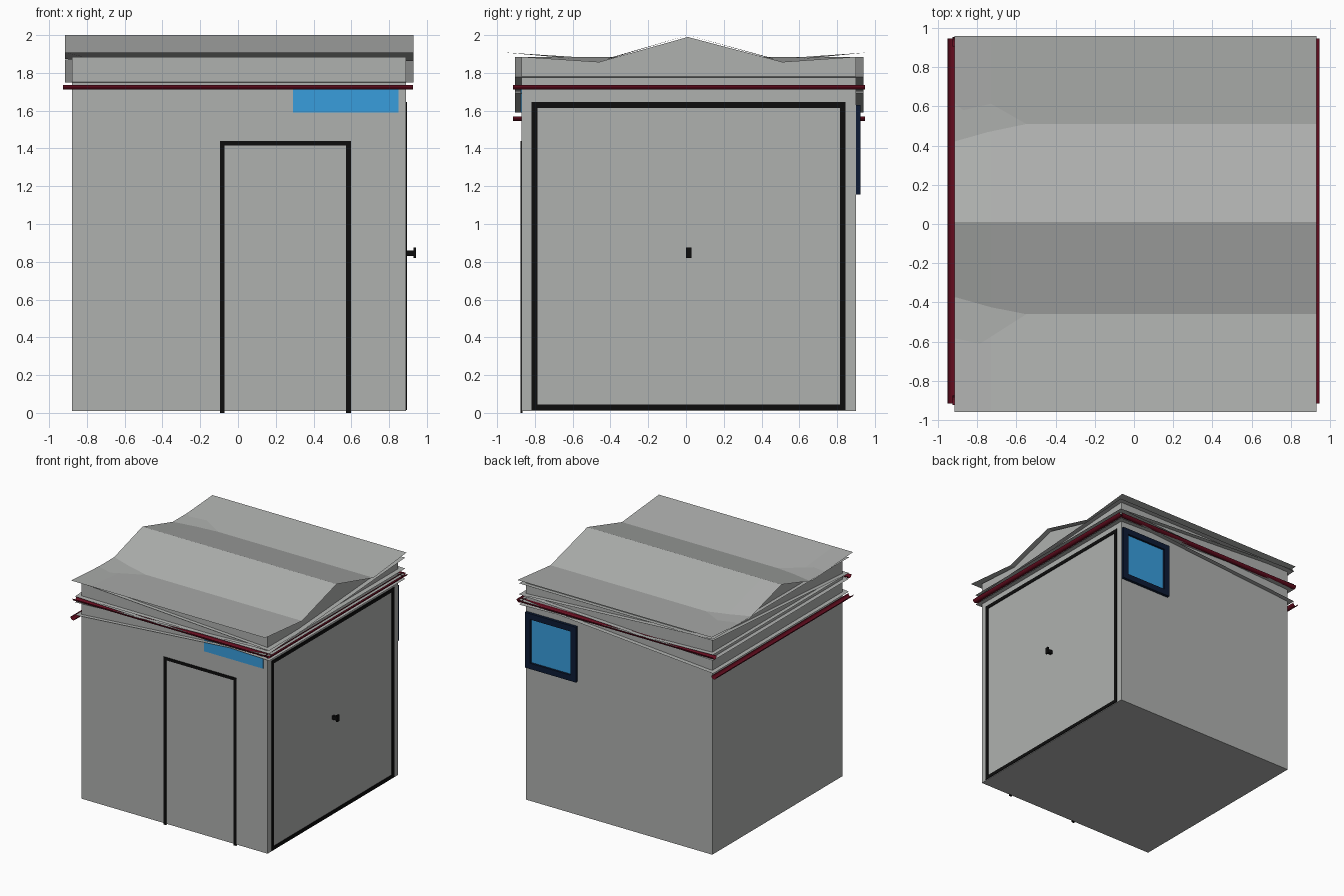
import bpy, math

if "Cube" in bpy.data.objects:
    bpy.data.objects.remove(bpy.data.objects["Cube"])

def mat(name, c):
    m = bpy.data.materials.new(name)
    m.diffuse_color = (*c, 1)
    m.use_nodes = True
    m.node_tree.nodes["Principled BSDF"].inputs["Base Color"].default_value = m.diffuse_color
    return m

GREY = mat("wall grey", (0.43, 0.44, 0.43))
BLACK = mat("trim black", (0.004, 0.004, 0.004))
RED = mat("gutter red", (0.13, 0.004, 0.014))
BLUE = mat("glass blue", (0.04, 0.34, 0.72))
NAVY = mat("frame navy", (0.004, 0.011, 0.035))

def mesh(name, verts, faces, m):
    me = bpy.data.meshes.new(name)
    me.from_pydata(verts, [], faces)
    me.materials.append(m)
    me.update()
    ob = bpy.data.objects.new(name, me)
    bpy.context.collection.objects.link(ob)
    return ob

def loft(name, sections, m, caps=False):
    """Join equal-length point rows with quads, optionally closing the loop and ends."""
    n = len(sections[0])
    verts = [p for s in sections for p in s]
    last = n if caps else n - 1
    faces = [(k*n + i, k*n + (i+1) % n, (k+1)*n + (i+1) % n, (k+1)*n + i)
             for k in range(len(sections)-1) for i in range(last)]
    if caps:
        faces += [tuple(range(n))[::-1], tuple(range(len(verts)-n, len(verts)))]
    return mesh(name, verts, faces, m)

def box(name, lo, hi, m):
    (a, b, c), (d, e, f) = lo, hi
    ring = lambda z: [(a, b, z), (d, b, z), (d, e, z), (a, e, z)]
    return loft(name, [ring(c), ring(f)], m, True)

X0, X1, Y0, Y1 = -0.88, 0.89, -0.87, 0.90

# Body with gabled top
prof = [(Y0, 0.01), (Y1, 0.01), (Y1, 1.885), (0.51, 1.858), (0.01, 1.99), (-0.46, 1.858), (Y0, 1.885)]
loft("body", [[(x, y, z) for y, z in prof] for x in (X0, X1)], GREY, True)

# Folded thin roof sheet, valleys drawn in at the left end
def roof_row(x, s):
    return [(x, y, z) for y, z in ((-0.96, 1.908), (-0.46 + s, 1.863 + s*0.2), (0.01, 2.0),
                                   (0.51 - s, 1.863 + s*0.2), (0.96, 1.908))]
loft("roof", [roof_row(-0.915, 0.05), roof_row(-0.73, 0), roof_row(0.93, 0)], GREY)

# Thin tilted sheets stacked under the roof: heights at left and right
for i, (zl, zr) in enumerate(((1.884, 1.778), (1.70, 1.778), (1.75, 1.69), (1.59, 1.73))):
    loft(f"eave_sheet_{i}", [[(-0.915, -0.905, zl), (-0.915, 0.94, zl)],
                             [(0.93, -0.905, zr), (0.93, 0.94, zr)]], GREY)
loft("cross_sheet", [[(-0.915, -0.905, 1.75), (0.93, -0.905, 1.75)],
                     [(-0.915, 0.94, 1.872), (0.93, 0.94, 1.872)]], GREY)

# Half-round open gutters
def gutter(name, axis, off, z, a, b, r=0.024):
    rows = []
    for t in (a, b):
        row = []
        for k in range(9):
            w = math.pi * (1 + k / 8)
            u, v = off + r*math.cos(w), z + r*math.sin(w)
            row.append((t, u, v) if axis == 'x' else (u, t, v))
        rows.append(row)
    loft(name, rows, RED)

gutter("front_gutter", 'x', -0.898, 1.735, -0.926, 0.926)
gutter("back_gutter", 'x', 0.93, 1.735, -0.926, 0.926)
gutter("right_gutter", 'y', 0.923, 1.735, -0.915, 0.947)
gutter("left_gutter", 'y', -0.927, 1.57, -0.915, 0.947)

# Rectangular trims: u is the wall direction, d0..d1 the depth
def trim(name, axis, u0, u1, z0, z1, w, d0, d1, m, sill=True):
    parts = [(u0, u0+w, z0, z1), (u1-w, u1, z0, z1), (u0+w, u1-w, z1-w, z1)]
    if sill:
        parts.append((u0+w, u1-w, z0, z0+w))
    for i, (a, b, c, d) in enumerate(parts):
        if axis == 'x':
            box(f"{name}_{i}", (a, d0, c), (b, d1, d), m)
        else:
            box(f"{name}_{i}", (d0, a, c), (d1, b, d), m)

trim("front_door_trim", 'x', -0.095, 0.597, 0.0, 1.44, 0.024, Y0-0.006, Y0+0.005, BLACK, False)
trim("garage_door_trim", 'y', -0.817, 0.845, 0.015, 1.645, 0.03, X1-0.005, X1+0.005, BLACK)
trim("back_window_frame", 'x', 0.40, 0.885, 1.155, 1.63, 0.05, Y1-0.005, Y1+0.024, NAVY)

# Glass
box("back_window_glass", (0.45, Y1-0.002, 1.205), (0.835, Y1+0.006, 1.58), BLUE)
box("front_window_glass", (0.29, Y0-0.005, 1.59), (0.85, Y0+0.002, 1.715), BLUE)

# Garage door handle
box("handle_stem", (X1, 0.003, 0.83), (0.93, 0.027, 0.86), BLACK)
box("handle_grip", (0.93, 0.0, 0.82), (0.942, 0.03, 0.876), BLACK)
